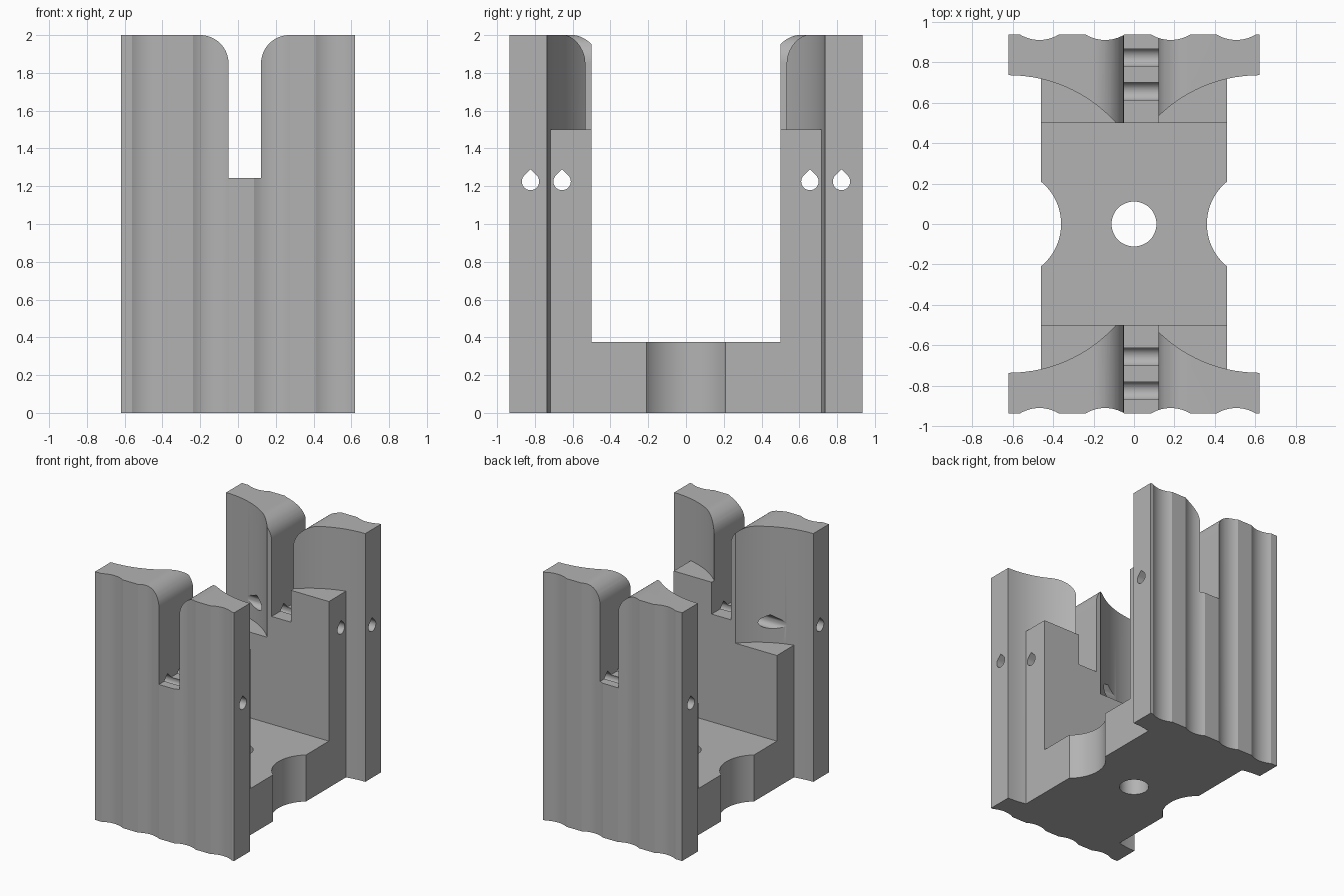
import bpy, bmesh, math
from mathutils import Vector

if "Cube" in bpy.data.objects:
    bpy.data.objects.remove(bpy.data.objects["Cube"])

grey = bpy.data.materials.new("plain grey")
grey.diffuse_color = (0.45, 0.45, 0.45, 1)
grey.use_nodes = True
grey.node_tree.nodes["Principled BSDF"].inputs["Base Color"].default_value = grey.diffuse_color

HX, HY = 0.62, 0.935          # half width, half depth
BX = 0.46                     # half width of the middle block
R, CY = 0.715, 0.02           # cradle arc: radius, centre at (+-HX, +-CY)
SCOOP_R, SCOOP_X = 0.27, 0.63 # side scoops of the base


def prism(name, pts, low, high, axis="Z"):
    """Extrude a 2D outline along an axis (Z: xy, Y: xz, X: yz)."""
    place = {"Z": lambda a, b, c: (a, b, c),
             "Y": lambda a, b, c: (a, c, b),
             "X": lambda a, b, c: (c, a, b)}[axis]
    bm = bmesh.new()
    face = bm.faces.new([bm.verts.new(place(a, b, low)) for a, b in pts])
    new = bmesh.ops.extrude_face_region(bm, geom=[face])["geom"]
    step = Vector(place(0, 0, high - low))
    bmesh.ops.translate(bm, vec=step, verts=[v for v in new if isinstance(v, bmesh.types.BMVert)])
    bmesh.ops.recalc_face_normals(bm, faces=bm.faces)
    me = bpy.data.meshes.new(name)
    bm.to_mesh(me)
    bm.free()
    ob = bpy.data.objects.new(name, me)
    bpy.context.collection.objects.link(ob)
    return ob


def arc(cx, cy, r, a0, a1, n):
    return [(cx + r * math.cos(a0 + (a1 - a0) * i / n),
             cy + r * math.sin(a0 + (a1 - a0) * i / n)) for i in range(n + 1)]


def cradle_y(x):
    return CY + math.sqrt(R * R - (HX - abs(x)) ** 2)


# Footprint: fluted outer edges, wing arcs, scooped sides
def fluted_edge():
    half, depth = 0.095, 0.026
    fr = (half * half + depth * depth) / (2 * depth)
    a = math.asin(half / fr)
    pts = [(-HX, HY)]
    for c in (-0.467, -0.143, 0.181, 0.505):
        pts += arc(c, HY - depth + fr, fr, -math.pi / 2 - a, -math.pi / 2 + a, 12)
    return pts + [(HX, HY)]


def right_side():
    wing = [(x, cradle_y(x)) for x in (HX, 0.58, 0.54, 0.50, BX)]
    a = math.acos((SCOOP_X - BX) / SCOOP_R)
    scoop = arc(SCOOP_X, 0, SCOOP_R, math.pi - a, math.pi + a, 24)
    return wing + scoop + [(x, -y) for x, y in reversed(wing)]


top = fluted_edge()
side = right_side()
outline = (top + side + [(x, -y) for x, y in reversed(top)]
           + [(-x, y) for x, y in reversed(side)])
body = prism("rod_holder_body", outline, 0, 2)
cutters = []

# Open middle between the two walls
cutters.append(prism("middle_cut", [(-1, -0.5), (1, -0.5), (1, 0.5), (-1, 0.5)], 0.375, 2.2))

# Curved cradles above the ledges, higher ledge on the right
for sx, ledge in ((1, 1.5), (-1, 1.065)):
    for sy in (1, -1):
        yb = cradle_y(BX)
        a0 = math.pi - math.asin((yb - CY) / R)
        a1 = math.pi - math.asin(0.43 / R)
        curve = arc(HX, CY, R, a0, a1, 24)
        pts = [(0.7, yb)] + curve + [(curve[-1][0], 0.4), (0.7, 0.4)]
        cutters.append(prism("cradle_cut", [(sx * x, sy * y) for x, y in pts], ledge, 2.2))

# Slot with rounded shoulders
L, Rt, F = -0.05, 0.122, 0.15
slot = ([(L, 1.243)] + arc(L - F, 2 - F, F, 0, math.pi / 2, 16) + [(L - F, 2.1), (Rt + F, 2.1)]
        + arc(Rt + F, 2 - F, F, math.pi / 2, math.pi, 16) + [(Rt, 1.243)])
cutters.append(prism("slot_cut", slot, -1.2, 1.2, "Y"))

# Teardrop cross holes
for y in (-0.823, -0.656, 0.656, 0.823):
    drop = arc(y, 1.225, 0.046, math.pi * 0.75, math.pi * 2.25, 24) + [(y, 1.225 + 0.046 * math.sqrt(2))]
    cutters.append(prism("pin_hole_cut", drop, -1, 1, "X"))

# Centre hole in the base
cutters.append(prism("centre_hole_cut", arc(0, 0, 0.111, 0, math.tau, 48)[:-1], -0.2, 0.6))

# Apply the cuts
bpy.context.view_layer.objects.active = body
body.select_set(True)
for c in cutters:
    mod = body.modifiers.new("cut", "BOOLEAN")
    mod.operation, mod.solver, mod.object = "DIFFERENCE", "EXACT", c
    bpy.ops.object.modifier_apply(modifier=mod.name)
    bpy.data.objects.remove(c, do_unlink=True)

body.data.materials.clear()
body.data.materials.append(grey)
bpy.ops.object.shade_smooth_by_angle(angle=math.radians(25))
